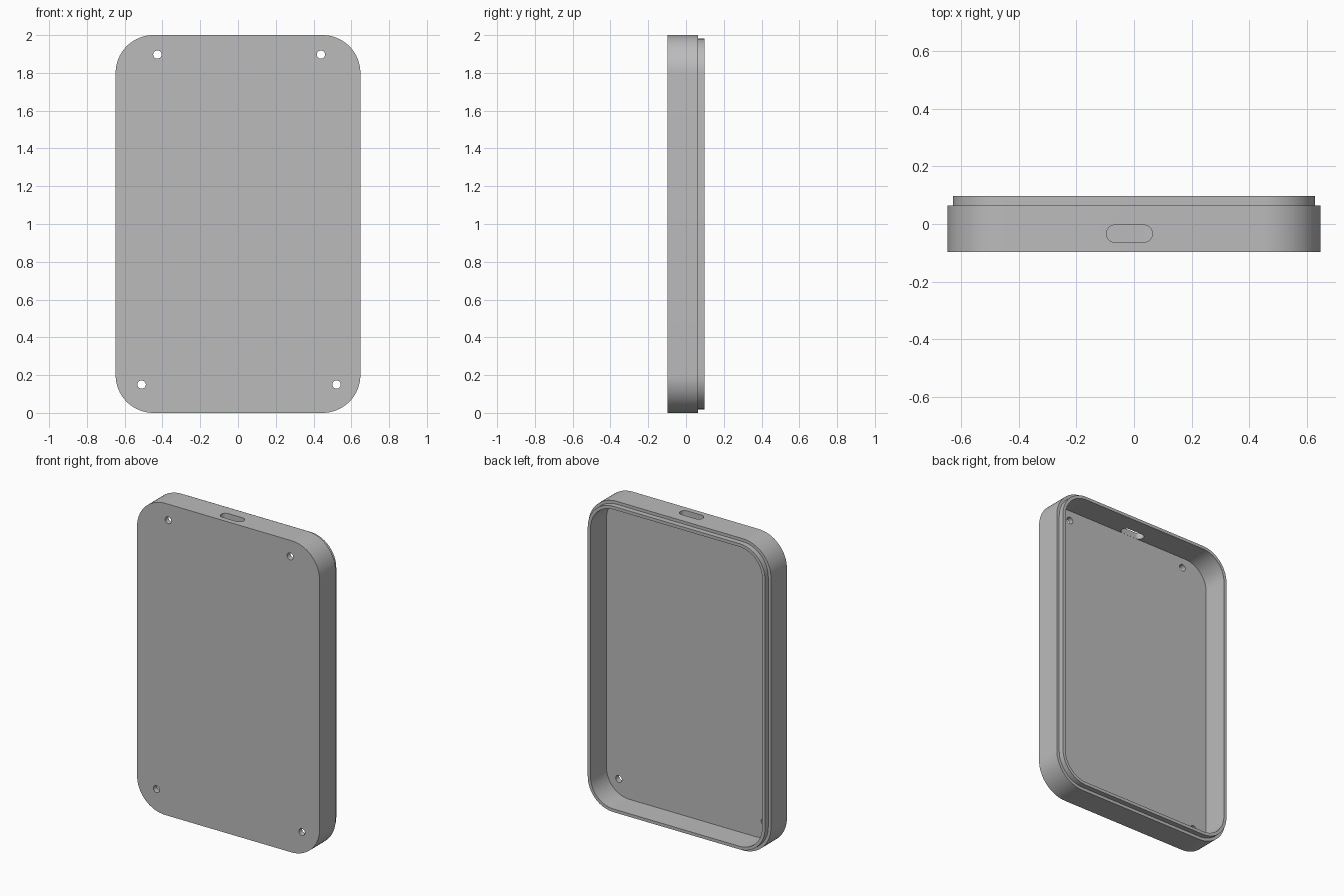
import bpy
import bmesh
from math import cos, sin, pi, radians
from mathutils import Matrix, Vector

cube = bpy.data.objects.get("Cube")
if cube:
    bpy.data.objects.remove(cube, do_unlink=True)

HALF_W, HALF_H, HALF_D = 0.648, 1.0, 0.098
RADIUS, WALL, LIP_INSET = 0.2, 0.039, 0.019
STEP_Y, FLOOR_Y = 0.064, -0.064
CORNER_STEPS = 16

grey = bpy.data.materials.new("grey plastic")
grey.use_nodes = True
colour = (0.5, 0.5, 0.5, 1)
grey.diffuse_color = colour
grey.node_tree.nodes["Principled BSDF"].inputs["Base Color"].default_value = colour


def rounded_outline(half_a, half_b, radius, steps):
    """Points of a rounded rectangle, counter-clockwise."""
    points = []
    for corner, (sa, sb) in enumerate([(1, 1), (-1, 1), (-1, -1), (1, -1)]):
        for i in range(steps + 1):
            angle = (corner + i / steps) * pi / 2
            points.append((sa * (half_a - radius) + radius * cos(angle),
                           sb * (half_b - radius) + radius * sin(angle)))
    return points


def skin_rings(name, rings):
    """Join matching rings of points into a closed solid."""
    bm = bmesh.new()
    loops = [[bm.verts.new(p) for p in ring] for ring in rings]
    for a, b in zip(loops, loops[1:]):
        for i in range(len(a)):
            j = (i + 1) % len(a)
            bm.faces.new((a[i], a[j], b[j], b[i]))
    bm.faces.new(loops[0][::-1])
    bm.faces.new(loops[-1])
    bmesh.ops.remove_doubles(bm, verts=bm.verts, dist=1e-5)
    bmesh.ops.recalc_face_normals(bm, faces=bm.faces)
    mesh = bpy.data.meshes.new(name)
    bm.to_mesh(mesh)
    bm.free()
    mesh.materials.append(grey)
    obj = bpy.data.objects.new(name, mesh)
    bpy.context.collection.objects.link(obj)
    return obj


def case_ring(inset, y):
    outline = rounded_outline(HALF_W - inset, HALF_H - inset, RADIUS - inset, CORNER_STEPS)
    return [(x, y, HALF_H + z) for x, z in outline]


# Tray: outer wall, stepped lip, inner wall and floor
profile = [(0, -HALF_D), (0, STEP_Y), (LIP_INSET, STEP_Y),
           (LIP_INSET, HALF_D), (WALL, HALF_D), (WALL, FLOOR_Y)]
case = skin_rings("case_shell", [case_ring(*p) for p in profile])

# Four screw holes through the floor
cutters = []
for x, z in [(-0.427, 1.897), (0.439, 1.897), (-0.51, 0.15), (0.522, 0.15)]:
    circle = [(x + 0.022 * cos(i * pi / 12), z + 0.022 * sin(i * pi / 12)) for i in range(24)]
    cutters.append(skin_rings("screw_hole_cutter",
                              [[(a, y, b) for a, b in circle] for y in (-0.15, -0.03)]))

# Rounded port slot through the top wall
slot = rounded_outline(0.08, 0.03, 0.03, 10)
cutters.append(skin_rings("port_slot_cutter",
                          [[(a - 0.016, b - 0.0335, z) for a, b in slot] for z in (1.9, 2.1)]))

# Cut the openings
bpy.context.view_layer.objects.active = case
for cutter in cutters:
    cut = case.modifiers.new("opening", 'BOOLEAN')
    cut.operation = 'DIFFERENCE'
    cut.solver = 'EXACT'
    cut.object = cutter
    bpy.ops.object.modifier_apply(modifier=cut.name)
    bpy.data.objects.remove(cutter, do_unlink=True)

# Smooth the curved walls, keep the edges sharp
bpy.ops.object.select_all(action='DESELECT')
case.select_set(True)
bpy.context.view_layer.objects.active = case
bpy.ops.object.shade_smooth_by_angle(angle=radians(30))
